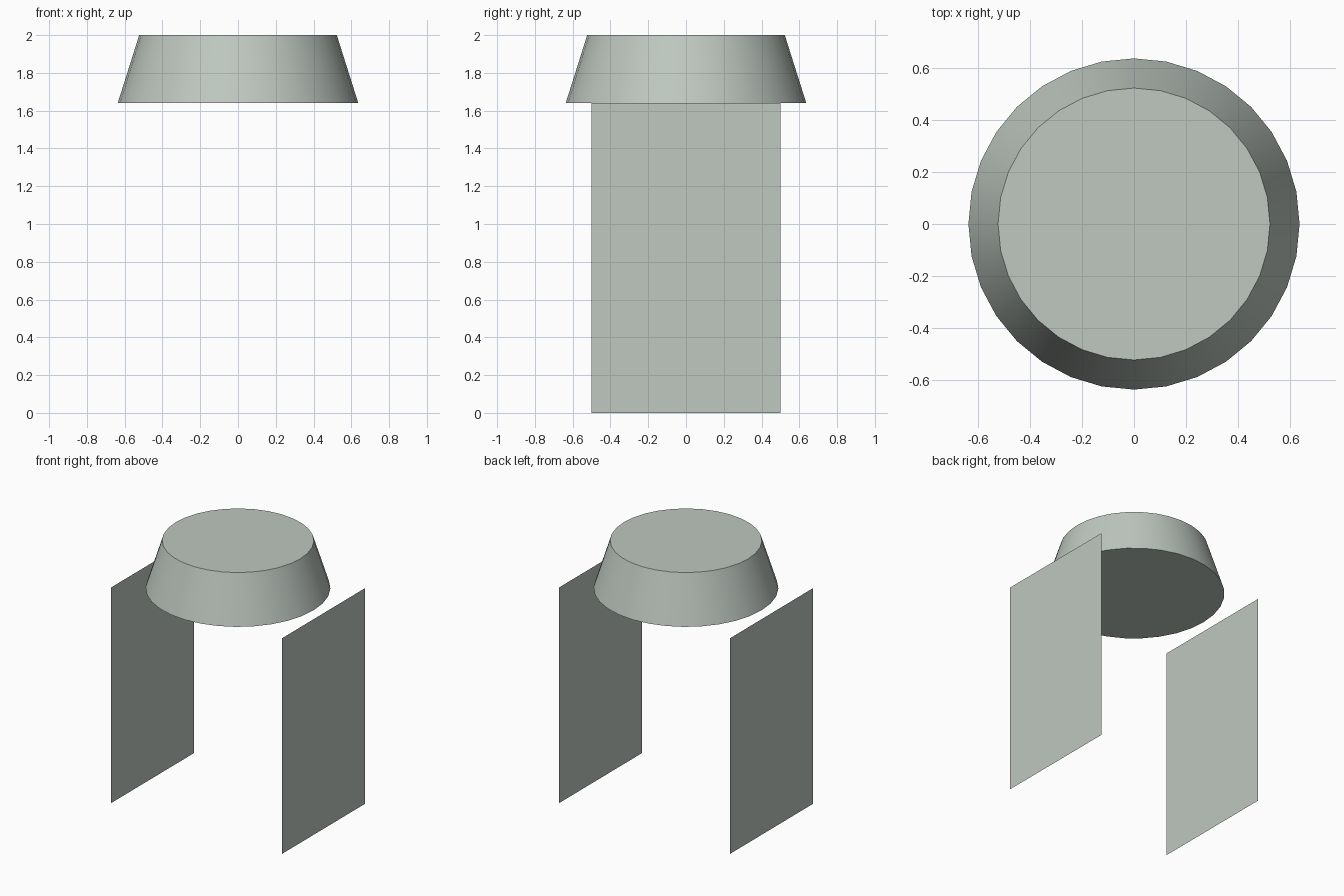
import bpy

if "Cube" in bpy.data.objects:
    bpy.data.objects.remove(bpy.data.objects["Cube"])

mat = bpy.data.materials.new("pale grey green")
mat.diffuse_color = (0.52, 0.58, 0.53, 1)
mat.use_nodes = True
mat.node_tree.nodes["Principled BSDF"].inputs["Base Color"].default_value = mat.diffuse_color

BASE_Z = 1.64       # underside of the cap
PANEL_X = 0.72      # distance of side panels from the centre
HALF_WIDTH = 0.5    # half the panel width along y

# Tapered round cap, smooth sides with sharp rims
bpy.ops.mesh.primitive_cone_add(vertices=32, radius1=0.637, radius2=0.523,
                                depth=2 - BASE_Z, location=(0, 0, (2 + BASE_Z) / 2))
cap = bpy.context.object
cap.name = "tapered_cap"
cap.data.materials.append(mat)
bpy.ops.object.shade_smooth_by_angle()


# Thin upright side panels, facing outward
def side_panel(name, side):
    x, w = side * PANEL_X, side * HALF_WIDTH
    mesh = bpy.data.meshes.new(name)
    mesh.from_pydata([(x, -w, 0), (x, w, 0), (x, w, BASE_Z), (x, -w, BASE_Z)],
                     [], [(0, 1, 2, 3)])
    mesh.materials.append(mat)
    bpy.context.collection.objects.link(bpy.data.objects.new(name, mesh))


side_panel("right_panel", 1)
side_panel("left_panel", -1)
